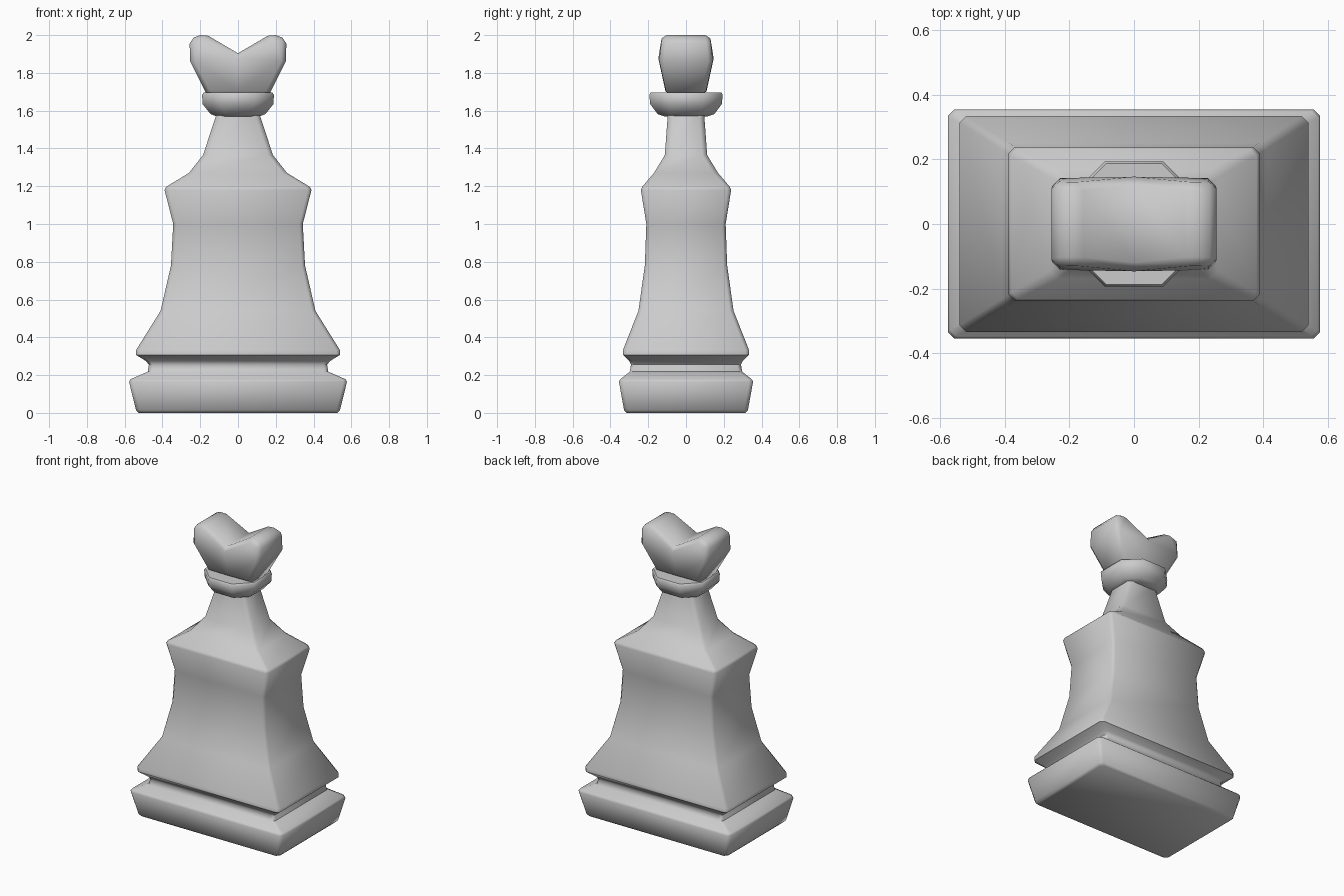
import bpy, bmesh

if "Cube" in bpy.data.objects:
    bpy.data.objects.remove(bpy.data.objects["Cube"])


def finish(name, bm, angle):
    bmesh.ops.recalc_face_normals(bm, faces=bm.faces[:])
    mesh = bpy.data.meshes.new(name)
    bm.to_mesh(mesh)
    bm.free()
    ob = bpy.data.objects.new(name, mesh)
    bpy.context.collection.objects.link(ob)
    bpy.ops.object.select_all(action='DESELECT')
    ob.select_set(True)
    bpy.context.view_layer.objects.active = ob
    bpy.ops.object.shade_smooth_by_angle(angle=angle)
    return ob


def loft(name, sections, angle=0.8):
    """Stack of chamfered rectangles: (z, half x, half y, corner chamfer)."""
    bm = bmesh.new()
    rings = []
    for z, x, y, c in sections:
        pts = [(x, y - c), (x - c, y), (c - x, y), (-x, y - c),
               (-x, c - y), (c - x, -y), (x - c, -y), (x, c - y)]
        rings.append([bm.verts.new((px, py, z)) for px, py in pts])
    for a, b in zip(rings, rings[1:]):
        for i in range(8):
            j = (i + 1) % 8
            bm.faces.new((a[i], a[j], b[j], b[i]))
    bm.faces.new(rings[0][::-1])
    bm.faces.new(rings[-1])
    return finish(name, bm, angle)


# Plinth, groove, flared body, shoulders and neck
loft("body", [
    (0.0, 0.525, 0.315, 0.02), (0.015, 0.54, 0.328, 0.02),
    (0.165, 0.577, 0.355, 0.02), (0.178, 0.57, 0.348, 0.02),
    (0.218, 0.478, 0.298, 0.02), (0.255, 0.472, 0.291, 0.02),
    (0.275, 0.488, 0.30, 0.02),
    (0.307, 0.54, 0.334, 0.02), (0.332, 0.54, 0.334, 0.02),
    (0.54, 0.41, 0.252, 0.02), (0.78, 0.355, 0.218, 0.018),
    (1.0, 0.343, 0.21, 0.018), (1.18, 0.389, 0.239, 0.02),
    (1.197, 0.38, 0.232, 0.02), (1.27, 0.26, 0.17, 0.025),
    (1.365, 0.185, 0.112, 0.025), (1.60, 0.108, 0.095, 0.025)])

# Eight-sided collar
loft("collar", [
    (1.57, 0.115, 0.115, 0.06), (1.582, 0.145, 0.15, 0.075),
    (1.635, 0.188, 0.19, 0.10), (1.685, 0.19, 0.194, 0.10),
    (1.695, 0.182, 0.188, 0.097)])

# Notched head: right half outline (x, z, half depth), mirrored across x
half = [(0, 1.68, 0.105), (0.163, 1.68, 0.10), (0.253, 1.86, 0.142),
        (0.257, 1.98, 0.13), (0.178, 2.01, 0.125), (0, 1.905, 0.143)]
outline = half + [(-x, z, d) for x, z, d in half[-2:0:-1]]
bm = bmesh.new()
front = [bm.verts.new((x, -d, z)) for x, z, d in outline]
back = [bm.verts.new((x, d, z)) for x, z, d in outline]
n = len(outline)
for side in (front, back):
    r = [side[i] for i in (0, 1, 2, 5)], [side[i] for i in (2, 3, 4, 5)]
    l = [side[-i % n] for i in (0, 1, 2)] + [side[5]], \
        [side[-i % n] for i in (2, 3, 4)] + [side[5]]
    for f in r + l:
        bm.faces.new(f)
rim = []
for i in range(n):
    j = (i + 1) % n
    bm.faces.new((front[i], front[j], back[j], back[i]))
    rim += [bm.edges.get((s[i], s[j])) for s in (front, back)]
# soften the front and back rims and the outer tips
tips = [bm.edges.get((front[i], back[i])) for i in (3, 4, n - 3, n - 4)]
bmesh.ops.bevel(bm, geom=rim + tips, offset=0.024, offset_type='OFFSET',
                segments=1, profile=0.5, affect='EDGES', clamp_overlap=True)
zmax = max(v.co.z for v in bm.verts)
for v in bm.verts:
    if v.co.z > 1.75:
        v.co.z = 1.75 + (v.co.z - 1.75) * 0.25 / (zmax - 1.75)
finish("crown_head", bm, 0.9)
